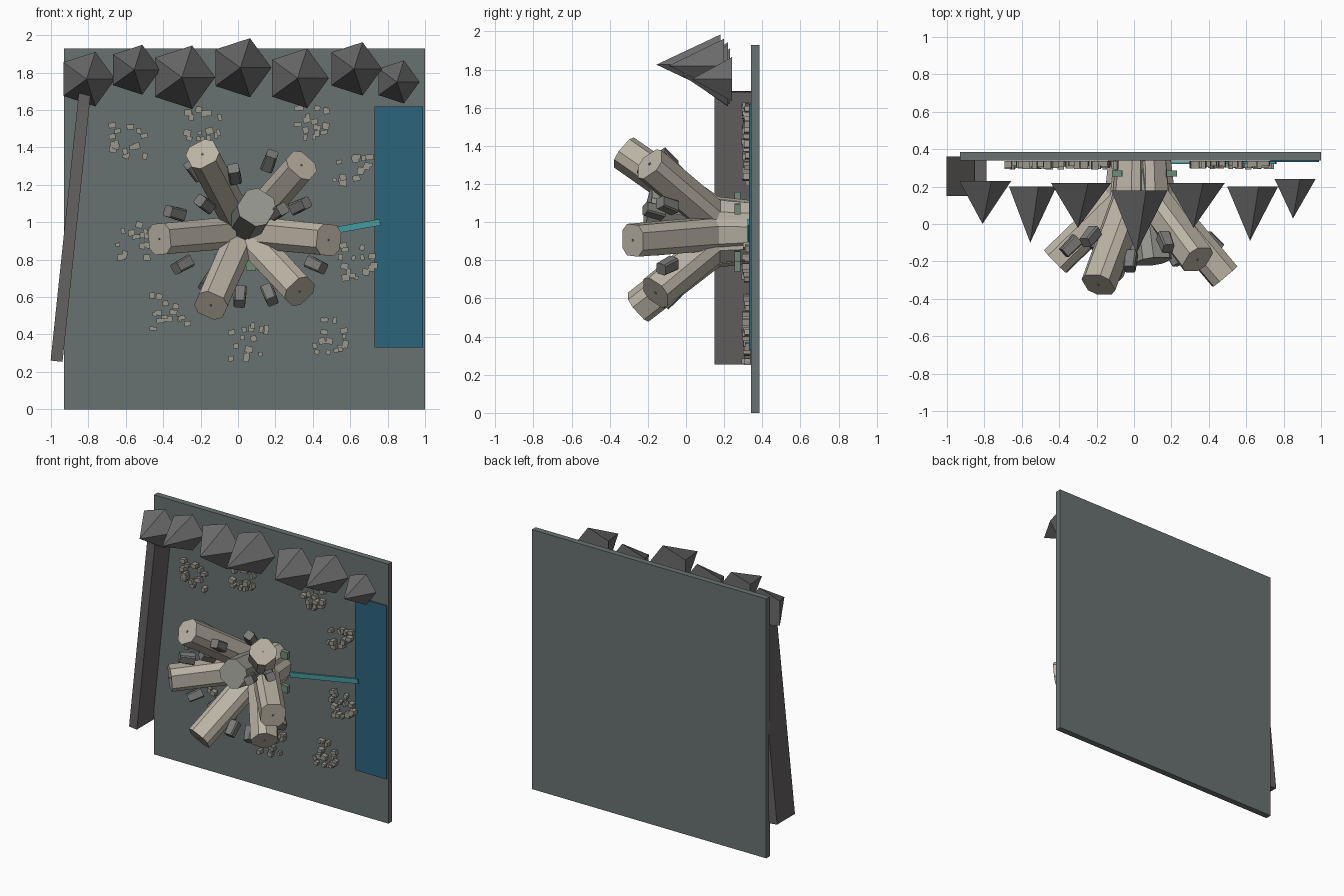
import bpy, bmesh, math, random
from mathutils import Vector, Matrix

if "Cube" in bpy.data.objects:
    bpy.data.objects.remove(bpy.data.objects["Cube"])

random.seed(4)


def mat(name, col):
    m = bpy.data.materials.new(name)
    m.diffuse_color = (*col, 1)
    m.use_nodes = True
    m.node_tree.nodes["Principled BSDF"].inputs["Base Color"].default_value = m.diffuse_color
    return m


SLATE = mat("slate", (0.14, 0.17, 0.165))
WATER = mat("water", (0.025, 0.13, 0.20))
CANAL = mat("canal", (0.06, 0.32, 0.35))
STONE = mat("pale_stone", (0.50, 0.46, 0.38))
CAP = mat("grey_stone", (0.32, 0.32, 0.29))
ROCK = mat("rock", (0.15, 0.15, 0.15))
STUD = mat("dark_stone", (0.2, 0.2, 0.19))
HOUSE = mat("house_stone", (0.33, 0.31, 0.27))
GREEN = mat("garden", (0.16, 0.27, 0.19))
WALL = mat("wall_stone", (0.13, 0.12, 0.12))


def finish(bm, name, material):
    bmesh.ops.recalc_face_normals(bm, faces=bm.faces[:])
    me = bpy.data.meshes.new(name)
    bm.to_mesh(me)
    bm.free()
    ob = bpy.data.objects.new(name, me)
    me.materials.append(material)
    bpy.context.collection.objects.link(ob)
    return ob


def add_box(bm, c, size, ang=0.0):
    """Box centred at c, turned by ang in the board plane."""
    m = (Matrix.Translation(c) @ Matrix.Rotation(ang, 4, 'Y')
         @ Matrix.Diagonal((*size, 1)))
    bmesh.ops.create_cube(bm, size=1, matrix=m)


def box(name, c, size, material, ang=0.0):
    bm = bmesh.new()
    add_box(bm, c, size, ang)
    return finish(bm, name, material)


def strip(name, a, b, width, y0, y1, material):
    """Straight bar on the board from a to b (x, z)."""
    dx, dz = b[0] - a[0], b[1] - a[1]
    box(name, ((a[0] + b[0]) / 2, (y0 + y1) / 2, (a[1] + b[1]) / 2),
        (width, y1 - y0, math.hypot(dx, dz)), material, math.atan2(dx, dz))


def add_prism(bm, pts, halves, chamfer=0.45):
    """Chamfered square section swept along pts."""
    pts = [Vector(p) for p in pts]
    d = pts[-1] - pts[0]
    u = Vector((-d.z, 0, d.x)).normalized()
    rings = []
    for i, (p, h) in enumerate(zip(pts, halves)):
        t = (pts[min(i + 1, len(pts) - 1)] - pts[max(i - 1, 0)]).normalized()
        v = t.cross(u).normalized()
        k = h * (1 - chamfer)
        prof = [(h, -k), (h, k), (k, h), (-k, h), (-h, k), (-h, -k), (-k, -h), (k, -h)]
        rings.append([bm.verts.new(p + u * a + v * b) for a, b in prof])
    for r, s in zip(rings, rings[1:]):
        for j in range(8):
            bm.faces.new((r[j], r[(j + 1) % 8], s[(j + 1) % 8], s[j]))
    bm.faces.new(rings[0])
    bm.faces.new(rings[-1])


def prism(name, pts, halves, material, chamfer=0.45):
    bm = bmesh.new()
    add_prism(bm, pts, halves, chamfer)
    return finish(bm, name, material)


# board, lake, canal and leaning wall
box("ground_board", (0.035, 0.3625, 0.965), (1.93, 0.045, 1.93), SLATE)
box("lake", (0.86, 0.336, 0.975), (0.26, 0.01, 1.29), WATER)
strip("canal", (0.2, 0.90), (0.76, 1.0), 0.035, 0.322, 0.335, CANAL)
strip("boundary_wall", (-0.97, 0.257), (-0.82, 1.685), 0.064, 0.15, 0.36, WALL)

# five-sided mountains: x, z, radius, base y, tip y
for x, z, r, y0, y1 in [(-.81, 1.765, .153, .23, 0), (-.555, 1.815, .14, .2, -.1),
                        (-.30, 1.775, .178, .22, -.02), (.013, 1.826, .166, .18, -.155),
                        (.318, 1.77, .168, .22, -.02), (.62, 1.82, .15, .2, -.09),
                        (.85, 1.75, .121, .24, .03)]:
    bm = bmesh.new()
    ring = [bm.verts.new((x + r * math.cos(i * math.tau / 5), y0,
                          z + r * math.sin(i * math.tau / 5))) for i in range(5)]
    tip = bm.verts.new((x, y1, z))
    bm.faces.new(ring)
    for i in range(5):
        bm.faces.new((ring[i], ring[(i + 1) % 5], tip))
    finish(bm, "mountain", ROCK)

# six towers that leave the board, then bend outwards
CX, CZ = 0.03, 0.95
tips = [(-.42, -.20, .91), (-.19, -.325, 1.365), (.34, -.19, 1.305),
        (.485, -.28, .905), (.33, -.16, .63), (-.145, -.25, .555)]
for tip in tips:
    tip = Vector(tip)
    d = Vector((tip.x - CX, 0, tip.z - CZ)).normalized()
    base = Vector((CX, 0.335, CZ)) + d * 0.09
    mid = Vector((CX, 0.13, CZ)) + d * 0.11
    prism("tower", [base, mid, tip], [0.075, 0.085, 0.083], STONE)
    ax = (tip - mid).normalized()
    prism("tower_finial", [tip - ax * 0.005, tip + ax * 0.004], [0.006, 0.006], STUD)

# central spire
prism("central_spire", [(0.03, 0.335, 0.97), (0.10, -0.2, 1.08)], [0.10, 0.092], CAP)

# small turrets between the towers
bm = bmesh.new()
for x, y, z in [(-.235, -.07, 1.28), (-.34, -.12, 1.05), (-.3, -.08, .77), (-.16, -.06, .68),
                (.01, -.08, .60), (.17, -.1, .61), (.17, -.1, 1.33), (.335, -.1, 1.09),
                (.42, -.1, .77), (-.18, -.1, 1.10), (-.02, -.2, 1.26), (.22, -.17, 1.06)]:
    p = Vector((x, y, z))
    d = (p - Vector((CX, 0.25, CZ))).normalized()
    add_prism(bm, [p - d * 0.055, p + d * 0.05], [0.034, 0.03], 0.25)
finish(bm, "turrets", STUD)

# green garden blocks round the tower base
bm = bmesh.new()
for x, z in [(-.09, 1.13), (.20, 1.07), (.07, .77), (.2, .82), (-.1, .8)]:
    add_box(bm, (x, 0.27, z), (0.055, 0.03, 0.055), 0.3 * x)
finish(bm, "garden_blocks", GREEN)

# clusters of little houses
for x, z in [(-.59, 1.45), (-.19, 1.54), (.40, 1.55), (.61, 1.27), (.64, .80),
             (.48, .40), (.06, .37), (-.36, .53), (-.56, .91)]:
    bm = bmesh.new()
    for _ in range(16):
        h = random.uniform(0.025, 0.045)
        add_box(bm, (x + random.uniform(-.10, .10), 0.337 - h / 2, z + random.uniform(-.10, .08)),
                (random.uniform(.02, .042), h, random.uniform(.02, .036)),
                random.uniform(-.3, .3))
    finish(bm, "house_cluster", HOUSE)
